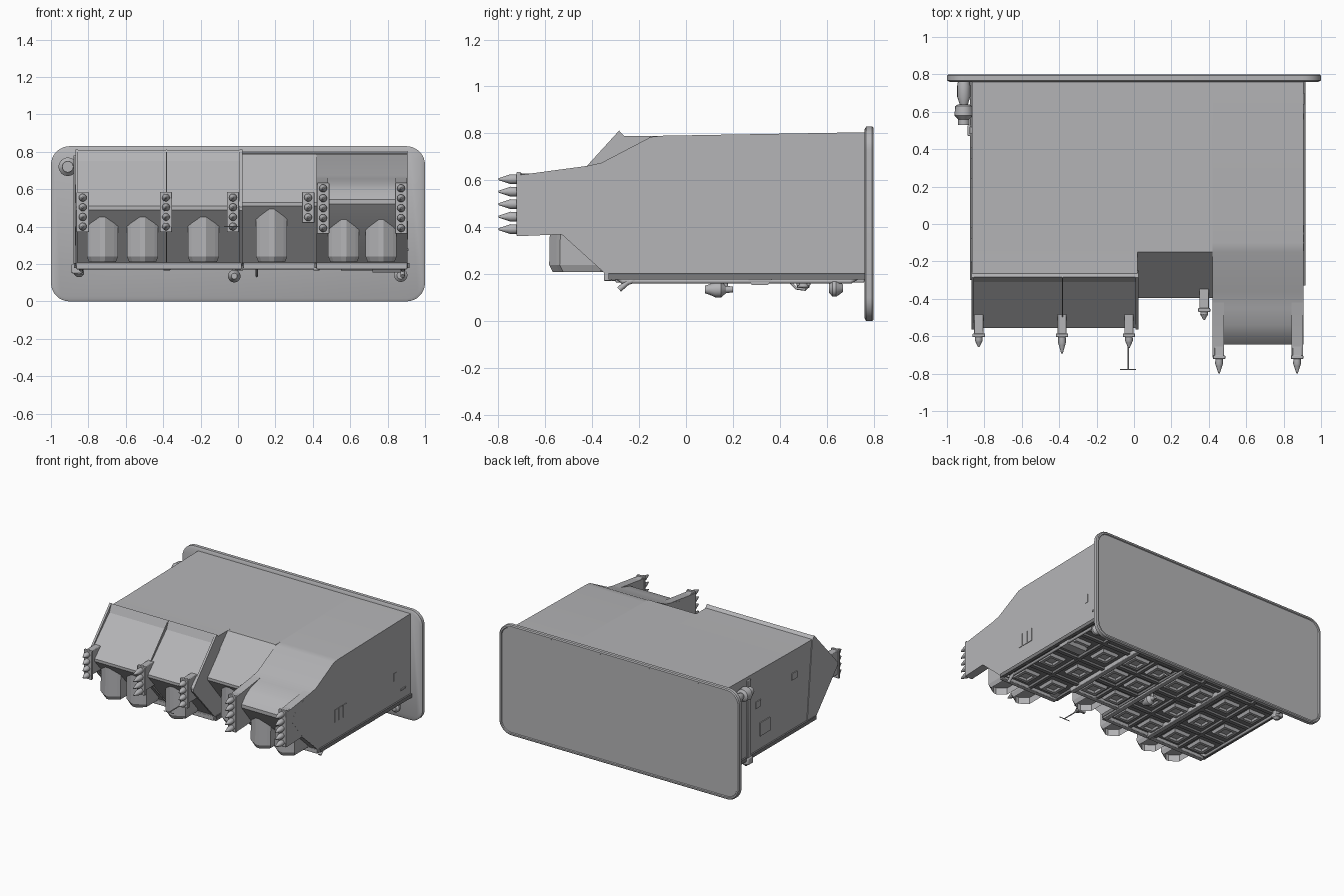
import bpy, bmesh, math
from mathutils import Vector

if "Cube" in bpy.data.objects:
    bpy.data.objects.remove(bpy.data.objects["Cube"])


def paint(name, c):
    m = bpy.data.materials.new(name)
    m.diffuse_color = (c, c, c * 1.03, 1)
    m.use_nodes = True
    m.node_tree.nodes["Principled BSDF"].inputs["Base Color"].default_value = m.diffuse_color
    return m


GREY, DARK = paint("mid_grey", .46), paint("dark_grey", .2)


def finish(name, bm, smooth=True, mat=None):
    bmesh.ops.recalc_face_normals(bm, faces=bm.faces[:])
    me = bpy.data.meshes.new(name)
    bm.to_mesh(me)
    bm.free()
    me.materials.append(mat or GREY)
    ob = bpy.data.objects.new(name, me)
    bpy.context.collection.objects.link(ob)
    if smooth:
        bpy.context.view_layer.objects.active = ob
        ob.select_set(True)
        bpy.ops.object.shade_smooth_by_angle(angle=math.radians(30))
        ob.select_set(False)
    return ob


def side(name, yz, x0, x1, bevel=0.0, mat=None):
    """Extrude a side outline from x0 to x1."""
    bm = bmesh.new()
    f = bm.faces.new([bm.verts.new((x0, y, z)) for y, z in yz])
    r = bmesh.ops.extrude_face_region(bm, geom=[f])
    vs = [v for v in r["geom"] if isinstance(v, bmesh.types.BMVert)]
    bmesh.ops.translate(bm, verts=vs, vec=(x1 - x0, 0, 0))
    ob = finish(name, bm, True, mat)
    if bevel:
        m = ob.modifiers.new("edge", "BEVEL")
        m.width, m.segments, m.limit_method = bevel, 2, "ANGLE"
    return ob


def box(name, x0, x1, y0, y1, z0, z1, bevel=0.0, mat=None):
    return side(name, [(y0, z0), (y1, z0), (y1, z1), (y0, z1)], x0, x1, bevel, mat)


def turned(name, base, axis, rings, n=16):
    """Stack of rings (distance, radius) along an axis."""
    q = Vector(axis).to_track_quat("Z", "Y")
    bm = bmesh.new()
    loops = [[bm.verts.new(Vector(base) + q @ Vector((r * math.cos(2 * math.pi * i / n),
              r * math.sin(2 * math.pi * i / n), d))) for i in range(n)] for d, r in rings]
    for a, b in zip(loops, loops[1:]):
        for i in range(n):
            bm.faces.new((a[i], a[(i + 1) % n], b[(i + 1) % n], b[i]))
    bm.faces.new(loops[0])
    bm.faces.new(loops[-1])
    return finish(name, bm)


def pipe(name, pts, r):
    cu = bpy.data.curves.new(name, "CURVE")
    cu.dimensions, cu.bevel_depth, cu.bevel_resolution = "3D", r, 2
    cu.use_fill_caps = True
    cu.materials.append(GREY)
    s = cu.splines.new("POLY")
    s.points.add(len(pts) - 1)
    for p, c in zip(s.points, pts):
        p.co = (*c, 1)
    bpy.context.collection.objects.link(bpy.data.objects.new(name, cu))


# rounded back plate with a shallow recessed rear face
def rounded(hw, z0, z1, r, y):
    out = []
    for cx, cz, a0 in ((hw - r, z1 - r, 0), (r - hw, z1 - r, 90), (r - hw, z0 + r, 180), (hw - r, z0 + r, 270)):
        for i in range(9):
            a = math.radians(a0 + i * 11.25)
            out.append((cx + r * math.cos(a), y, cz + r * math.sin(a)))
    return out


bm = bmesh.new()
rings = [(.985, .015, .815, .085, .76), (1, 0, .83, .1, .768), (1, 0, .83, .1, .793),
         (.993, .007, .823, .093, .8), (.982, .018, .812, .082, .8), (.978, .022, .808, .078, .793)]
loops = [[bm.verts.new(p) for p in rounded(*r)] for r in rings]
for a, b in zip(loops, loops[1:]):
    for i in range(len(a)):
        j = (i + 1) % len(a)
        bm.faces.new((a[i], a[j], b[j], b[i]))
bm.faces.new(loops[0])
bm.faces.new(loops[-1])
finish("back_plate", bm)

# three flush body sections with sloped hood and undercut front
L, R = -.865, .905
left = [(.77, .805), (-.1, .79), (-.27, .79), (-.555, .51), (-.555, .49), (-.30, .2), (.77, .2)]
mid = [(.77, .805), (-.1, .79), (-.15, .789), (-.395, .53), (-.395, .51), (-.14, .2), (.77, .2)]
right = [(.77, .805), (-.1, .79), (-.15, .785), (-.36, .675), (-.45, .655), (-.54, .63), (-.6, .595),
         (-.645, .545), (-.645, .52), (-.53, .375), (-.34, .2), (.77, .2)]
side("left_section", left, L, .02)
side("middle_section", mid, .02, .42)
side("right_section", right, .42, R)

# raised hood cheeks along the left slope
for x0, x1 in ((L - .005, L + .01), (-.385, -.379), (.008, .024)):
    side("hood_cheek", [(-.26, .785), (-.285, .812), (-.565, .505), (-.565, .485), (-.3, .19), (-.2, .19)], x0, x1)
side("hood_ridge", [(-.262, .788), (-.284, .81), (-.31, .75)], L, .02)

# arms either side of the right hood
for x0, x1 in ((.421, .482), (.843, R - .0005)):
    side("right_arm", [(-.3, .69), (-.38, .667), (-.715, .622), (-.715, .362), (-.53, .37), (-.325, .185), (-.2, .21)],
         x0, x1)


# spiked mounting blocks
def mount(x, y, z0, z1, n, reach, w=.033):
    box("mount_plate", x - w, x + w, y, y + .02, z0, z1, .004)
    box("mount_arm", x - w * .75, x + w * .75, y + .01, y + .17, z0 + .03, z1 - .005, .004)
    step = (z1 - z0 - .06) / (n - 1)
    for i in range(n):
        z = z0 + .03 + i * step
        turned("spike", (x, y + .002, z), (0, -1, 0),
               [(0, .02), (reach * .35, .021), (reach * .5, .017), (reach, .004)], 12)


for x, reach in ((-.83, .055), (-.385, .09), (-.027, .06)):
    mount(x, -.605, .37, .585, 4, reach)
mount(.375, -.47, .42, .585, 3, .045)
for x in (.455, .872):
    mount(x, -.722, .362, .635, 5, .078)

# thin crossbar probe
pipe("probe_stem", [(-.03, -.6, .4), (-.03, -.78, .4)], .004)
pipe("probe_crossbar", [(-.075, -.778, .4), (.01, -.778, .4)], .003)

# ridged chutes hanging below the hoods
for x, yf, depth in ((-.725, -.525, .2), (-.51, -.525, .2), (-.185, -.525, .2),
                     (.18, -.385, .2), (.565, -.583, .22), (.765, -.583, .22)):
    w, b = .083, yf + depth
    top = .44 if x > .5 else .5
    plan = [(-w, b), (-w, yf + .045), (-w + .02, yf + .03), (-.014, yf), (.014, yf),
            (w - .02, yf + .03), (w, yf + .045), (w, b)]
    bm = bmesh.new()
    low, high, tip = [], [], []
    for px, py in plan:
        tip.append(bm.verts.new((x + px * .86, min(py + .015, b), .21)))
        low.append(bm.verts.new((x + px, py, .24)))
        high.append(bm.verts.new((x + px, py + .004, top)))
    for a, c in ((tip, low), (low, high)):
        for i in range(8):
            j = (i + 1) % 8
            bm.faces.new((a[i], a[j], c[j], c[i]))
    cap = bm.faces.new(tip)
    bm.faces.new(high)
    bmesh.ops.inset_region(bm, faces=[cap], thickness=.012)
    bmesh.ops.translate(bm, verts=cap.verts[:], vec=(0, 0, .05))
    finish("chute", bm, False)

# underside panels, ribs and front ledges
for x0, x1, y0, cols in ((L, .02, -.32, 4), (.02, .42, -.16, 2), (.42, R, -.35, 2)):
    box("front_ledge", x0, x1, y0, y0 + .035, .172, .207, .004)
    box("underside_panel", x0 + .01, x1 - .01, y0 + .02, .755, .196, .205, 0, DARK)
    cw, rows = (x1 - x0) / cols, 4
    ch = (.74 - y0) / rows
    for i in range(cols + 1):
        cx = x0 + i * cw
        box("lengthwise_rib", cx - .012, cx + .012, y0 + .02, .76, .178, .205, 0, DARK)
    for j in range(1, rows + 1):
        cy = y0 + j * ch
        box("cross_rib", x0 + .01, x1 - .01, cy - .014, cy + .014, .18, .205, 0, DARK)
    # square pads between the ribs
    for i in range(cols):
        for j in range(rows):
            cx, cy = x0 + (i + .5) * cw, y0 + (j + .5) * ch
            bm = bmesh.new()
            lv = [[bm.verts.new((cx + sx * s, cy + sy * s, z)) for sx, sy in ((-1, -1), (1, -1), (1, 1), (-1, 1))]
                  for s, z in ((.072, .2), (.06, .176), (.038, .176), (.032, .19))]
            for a, b in zip(lv, lv[1:]):
                for k in range(4):
                    bm.faces.new((a[k], a[(k + 1) % 4], b[(k + 1) % 4], b[k]))
            bm.faces.new(lv[-1])
            finish("underside_pad", bm, False)

# underside strips, pipes and fittings
for x in (-.38, .01, .42):
    box("underside_strip", x - .018, x + .018, -.3 if x < .1 else -.16, .76, .165, .2, .004)
for x, y0 in ((-.84, -.3), (.88, -.33)):
    pipe("edge_pipe", [(x, y0 + .02, .2), (x, y0 + .06, .17), (x, .7, .17), (x, .75, .2)], .011)
pipe("front_hook", [(.88, -.22, .175), (.88, -.25, .165), (.88, -.285, .135)], .012)
pipe("rear_hook", [(.1, .43, .18), (.1, .47, .14), (.1, .51, .135)], .006)
side("underside_box", [(.25, .2), (.28, .155), (.35, .155), (.38, .2)], .72, .89)
box("rear_underside_box", .55, .86, .56, .72, .165, .205, .006)
horn = [(0, .012), (.03, .016), (.05, .034), (.075, .034), (.1, .022), (.12, .016)]
turned("underside_lamp", (-.02, .2, .135), (0, -1, 0), horn)
pipe("underside_lamp_bracket", [(-.02, .17, .2), (-.02, .17, .14)], .01)
turned("rear_lamp", (.87, .67, .14), (0, -1, 0), [(0, .015), (.03, .036), (.045, .036), (.06, .02)])
pipe("rear_lamp_bracket", [(.87, .65, .2), (.87, .65, .14)], .01)
turned("left_lamp", (-.85, .5, .16), (0, 0, -1), [(-.04, .012), (0, .026), (.015, .026), (.03, .01)])

# left side lamp pair, strap and small panels
turned("side_lamp_mount", (-.91, .77, .72), (0, -1, 0), [(0, .03), (.03, .035), (.09, .035), (.13, .022)])
turned("side_lamp", (-.91, .64, .72), (0, -1, 0), [(0, .03), (.01, .046), (.06, .05), (.08, .03), (.11, .03)])
box("side_strap", -.88, L, .48, .52, .17, .78, .004)
box("strap_foot", -.89, -.83, .47, .53, .15, .2, .006)
for y, z, w, h in ((.38, .55, .03, .025), (.3, .35, .06, .05), (-.05, .6, .03, .025)):
    box("left_panel", L - .006, L, y - w, y + w, z - h, z + h)

# right side panels
for i in range(3):
    box("right_panel_slat", R, R + .004, -.145 + i * .05, -.105 + i * .05, .33, .425)
box("right_button", R, R + .003, .56, .59, .37, .43)
box("right_latch", R, R + .006, .64, .7, .27, .282)
